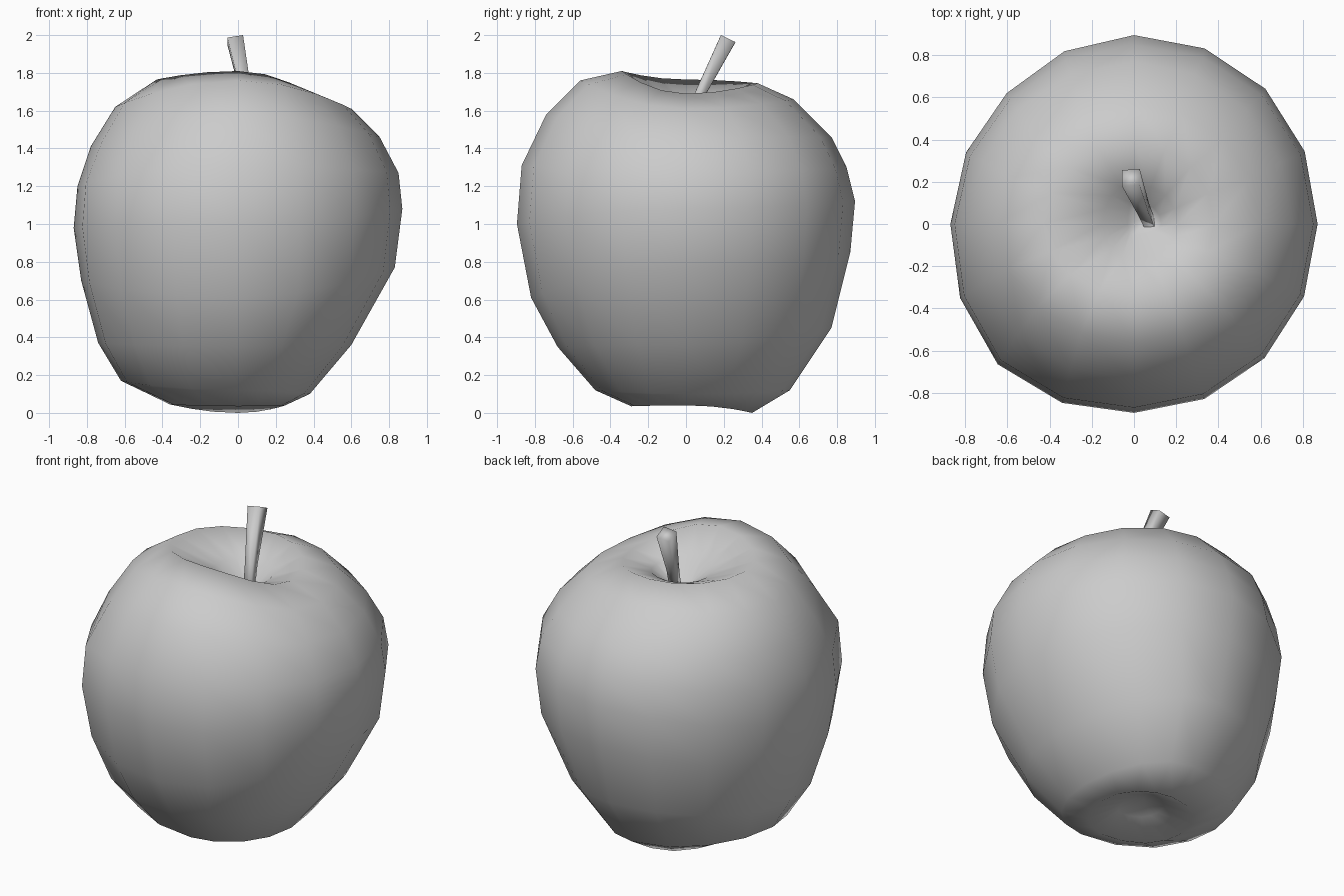
import bpy
import math
from mathutils import Vector

if "Cube" in bpy.data.objects:
    bpy.data.objects.remove(bpy.data.objects["Cube"])

SEG = 16


def make_object(name, verts, faces):
    mesh = bpy.data.meshes.new(name)
    mesh.from_pydata(verts, [], faces)
    mesh.update()
    for p in mesh.polygons:
        p.use_smooth = True
    ob = bpy.data.objects.new(name, mesh)
    bpy.context.collection.objects.link(ob)
    return ob


def bridge(a, b, n):
    return [(a + i, b + i, b + (i + 1) % n, a + (i + 1) % n) for i in range(n)]


# Apple body: each ring gives (reach, height) to the right, back, left, front
rings = [
    [(.13, 1.57), (.11, 1.57), (.03, 1.57), (.05, 1.57)],
    [(.21, 1.64), (.19, 1.66), (.15, 1.65), (.17, 1.68)],
    [(.38, 1.69), (.38, 1.745), (.43, 1.765), (.34, 1.81)],
    [(.60, 1.61), (.57, 1.66), (.65, 1.62), (.56, 1.76)],
    [(.75, 1.46), (.77, 1.46), (.78, 1.41), (.74, 1.58)],
    [(.85, 1.27), (.85, 1.30), (.85, 1.20), (.87, 1.31)],
    [(.87, 1.08), (.895, 1.12), (.87, .98), (.895, 1.0)],
    [(.83, .77), (.87, .85), (.83, .70), (.82, .61)],
    [(.60, .36), (.77, .45), (.74, .37), (.68, .35)],
    [(.38, .10), (.55, .12), (.62, .17), (.48, .12)],
    [(.25, .04), (.35, .0), (.36, .045), (.29, .035)],
    [(.06, .11), (.17, .10), (.18, .12), (.13, .11)],
]
# Swelling of the four diagonal directions, starting at back right
bulge = [.012, -.02, .05, .005]
verts, faces = [], []
for k, (right, back, left, front) in enumerate(rings):
    for i in range(SEG):
        t = 2 * math.pi * i / SEG
        c, s = math.cos(t), math.sin(t)
        px = right if c > 0 else left
        py = back if s > 0 else front
        f = 1 + (bulge[i * 4 // SEG] * math.sin(2 * t) ** 2 if k > 4 else 0)
        verts.append((px[0] * c * f, py[0] * s * f, px[1] * c * c + py[1] * s * s))
for k in range(len(rings) - 1):
    faces += bridge(k * SEG, (k + 1) * SEG, SEG)
# Centres of the stem hollow and the bottom hollow
top, bottom = len(verts), len(verts) + 1
verts += [(.06, .03, 1.52), (-.06, .02, .15)]
last = (len(rings) - 1) * SEG
for i in range(SEG):
    j = (i + 1) % SEG
    faces.append((top, i, j))
    faces.append((bottom, last + j, last + i))
make_object("apple_body", verts, faces)

# Stem: leaning four-sided tapered stalk, cut square to its axis
path = [(Vector((.08, -.01, 1.5)), .034),
        (Vector((.045, .07, 1.68)), .038),
        (Vector((-.015, .22, 1.975)), .06)]
axis = (path[-1][0] - path[0][0]).normalized()
u = axis.cross(Vector((1, 0, 0))).normalized()
v = axis.cross(u)
n = 4
verts, faces = [], []
for p, r in path:
    for i in range(n):
        t = 2 * math.pi * (i + .5) / n
        verts.append(p + u * r * math.cos(t) + v * r * math.sin(t))
for k in range(len(path) - 1):
    faces += bridge((k + 1) * n, k * n, n)
faces += [tuple(range(n)), tuple(range(2 * n, 3 * n))[::-1]]
stem = make_object("stem", verts, faces)
# Make every stem face point outward
if stem.data.polygons[-1].normal.z < 0:
    stem.data.flip_normals()
bpy.context.view_layer.objects.active = stem
stem.select_set(True)
bpy.ops.object.mode_set(mode='EDIT')
bpy.ops.mesh.select_all(action='SELECT')
bpy.ops.mesh.normals_make_consistent(inside=False)
bpy.ops.object.mode_set(mode='OBJECT')
